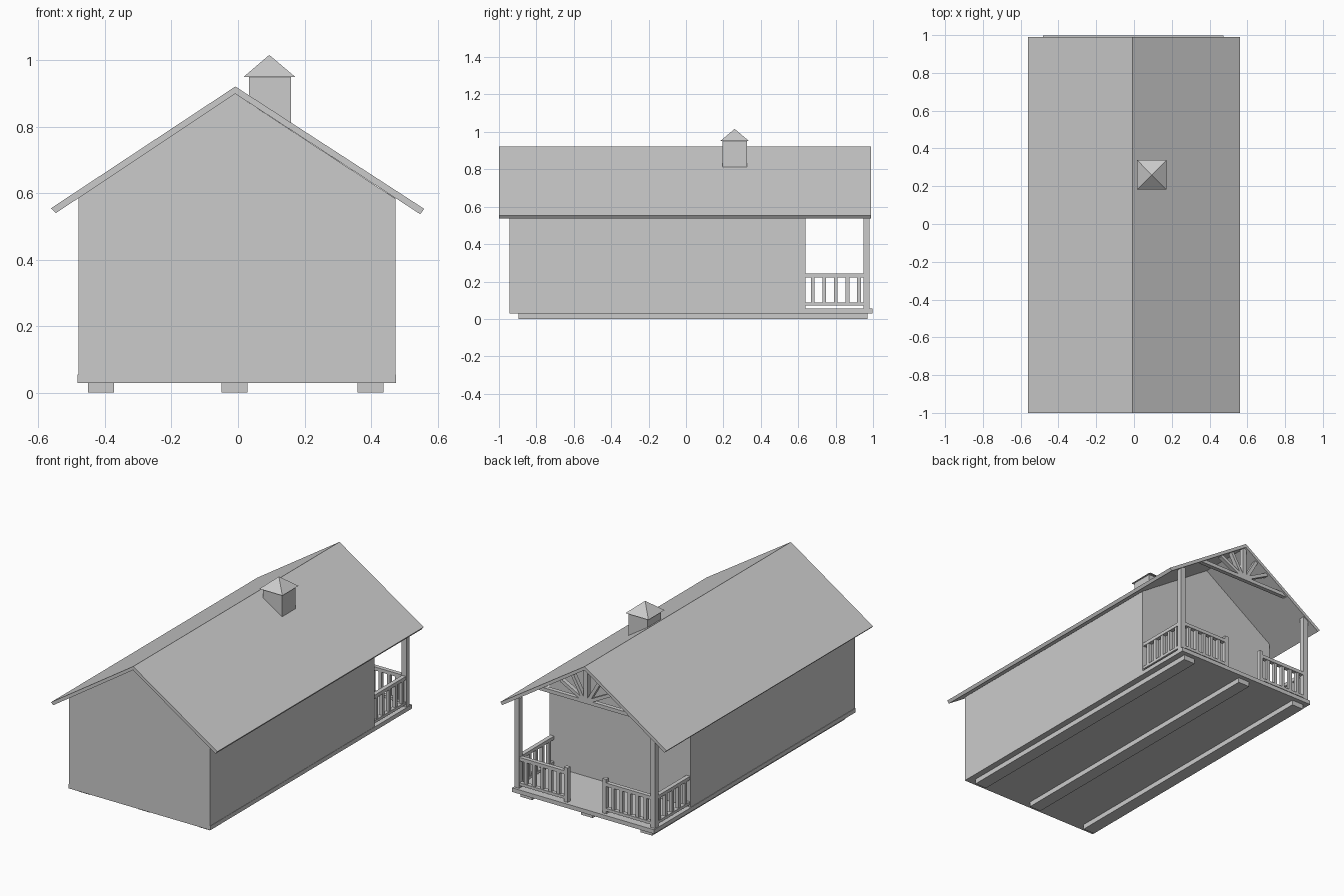
import bpy
from mathutils import Vector

if "Cube" in bpy.data.objects:
    bpy.data.objects.remove(bpy.data.objects["Cube"], do_unlink=True)

GREY = (0.6, 0.6, 0.6, 1)
mat = bpy.data.materials.new("plain grey")
mat.use_nodes = True
mat.diffuse_color = GREY
mat.node_tree.nodes["Principled BSDF"].inputs["Base Color"].default_value = GREY

CX = -0.004          # centre line of the building
RIDGE = -0.008       # ridge position
PITCH = 0.655        # roof rise per unit of width


def make(name, verts, faces):
    me = bpy.data.meshes.new(name)
    me.from_pydata(verts, [], faces)
    me.materials.append(mat)
    ob = bpy.data.objects.new(name, me)
    bpy.context.collection.objects.link(ob)
    return ob


def prism(name, profile, y0, y1):
    """Extrude an anticlockwise x-z profile from y0 to y1."""
    n = len(profile)
    verts = [(x, y, z) for y in (y0, y1) for x, z in profile]
    sides = [(i, i + n, (i + 1) % n + n, (i + 1) % n) for i in range(n)]
    return make(name, verts, [tuple(range(n)), tuple(reversed(range(n, 2 * n)))] + sides)


def box(name, x0, x1, y0, y1, z0, z1):
    return prism(name, [(x0, z0), (x1, z0), (x1, z1), (x0, z1)], y0, y1)


def strut(name, a, b, width, y0, y1):
    """Slanted timber between two x-z points."""
    a, b = Vector(a), Vector(b)
    d = (b - a).normalized() * width / 2
    n = Vector((-d.y, d.x))
    return prism(name, [a - n, b - n, b + n, a + n], y0, y1)


def under(x):
    """Height of the roof underside."""
    return 0.899 - PITCH * abs(x - RIDGE)


# Base: runners and deck
for name, x in (("right", -0.412), ("middle", -0.01), ("left", 0.398)):
    box(name + "_runner", x - 0.039, x + 0.039, -0.895, 0.97, 0, 0.03)
box("deck", -0.483, 0.475, -0.945, 0.998, 0.03, 0.055)

# Closed room with gable ends
prism("walls", [(-0.48, 0.05), (0.473, 0.05), (0.473, under(0.473)),
                (RIDGE, under(RIDGE)), (-0.48, under(-0.48))], -0.945, 0.64)

# Roof
prism("roof", [(-0.548, 0.54), (RIDGE, 0.899), (0.548, 0.537), (0.56, 0.553),
               (RIDGE, 0.921), (-0.562, 0.555)], -1, 0.99)

# Roof vent with a pyramid cap
box("vent_box", 0.033, 0.16, 0.195, 0.325, 0.81, 0.95)
make("vent_cap", [(0.017, 0.182, 0.95), (0.172, 0.182, 0.95), (0.172, 0.338, 0.95),
                  (0.017, 0.338, 0.95), (0.094, 0.26, 1.016)],
     [(3, 2, 1, 0), (0, 1, 4), (1, 2, 4), (2, 3, 4), (3, 0, 4)])

# Porch posts and railings, both sides
T = 0.01
for side, s in (("right", -1), ("left", 1)):
    px = CX + s * 0.459
    box(side + "_porch_post", px - 0.016, px + 0.016, 0.95, 0.982, 0.05, under(px) + 0.005)
    gx = CX + s * 0.13
    box(side + "_gate_post", gx - 0.013, gx + 0.013, 0.953, 0.979, 0.05, 0.265)
    lo, hi = sorted((px, gx))
    for part, z0, z1 in (("top", 0.222, 0.243), ("bottom", 0.071, 0.088)):
        box(f"{side}_side_{part}_rail", px - 0.013, px + 0.013, 0.635, 0.96, z0, z1)
        box(f"{side}_back_{part}_rail", lo, hi, 0.953, 0.979, z0, z1)
    for i in range(5):
        y = 0.677 + i * 0.062
        box(f"{side}_side_baluster_{i}", px - T, px + T, y - T, y + T, 0.08, 0.23)
        x = px + (gx - px) * (i + 1) / 6
        box(f"{side}_back_baluster_{i}", x - T, x + T, 0.966 - T, 0.966 + T, 0.08, 0.23)

# Gable truss over the porch
Y0, Y1 = 0.953, 0.979
half = 0.315
box("tie_beam", RIDGE - half, RIDGE + half, Y0, Y1, 0.69, 0.712)
box("king_post", RIDGE - 0.013, RIDGE + 0.013, Y0, Y1, 0.70, 0.895)
for side, s in (("right", -1), ("left", 1)):
    for i, reach in enumerate((0.09, 0.17)):
        x = RIDGE + s * reach
        strut(f"{side}_brace_{i}", (RIDGE + s * 0.012, 0.705), (x, under(x)), 0.02, Y0, Y1)
